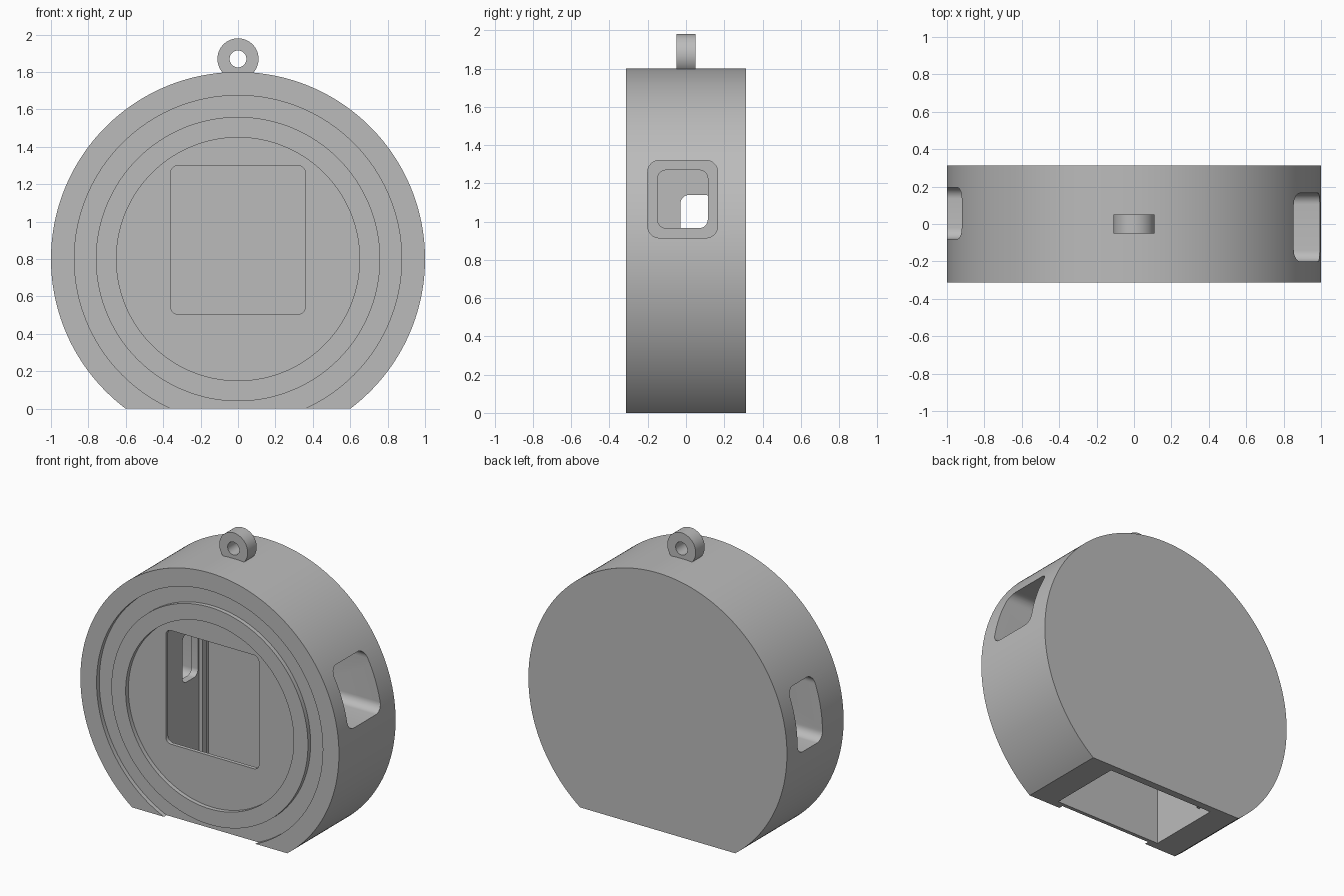
import bpy, bmesh, math
from mathutils import Vector

cube = bpy.data.objects.get("Cube")
if cube:
    bpy.data.objects.remove(cube, do_unlink=True)

grey = bpy.data.materials.new("light_grey")
grey.use_nodes = True
COLOUR = (0.5, 0.5, 0.5, 1)
grey.diffuse_color = COLOUR
grey.node_tree.nodes["Principled BSDF"].inputs["Base Color"].default_value = COLOUR

CENTRE = 0.8      # height of the disc centre
HALF = 0.313      # half depth of the case
FLOOR = -0.283    # recessed front surface


def arc(cx, cz, r, start=0.0, end=360.0, n=160):
    """Points along an arc; a full circle leaves out the repeated end."""
    steps = n if end - start >= 360 else n - 1
    return [(cx + r * math.cos(math.radians(start + (end - start) * i / steps)),
             cz + r * math.sin(math.radians(start + (end - start) * i / steps)))
            for i in range(n)]


def rounded(a0, a1, b0, b1, r):
    """Rounded rectangle outline."""
    pts = []
    for k, (a, b) in enumerate([(a1 - r, b1 - r), (a0 + r, b1 - r),
                                (a0 + r, b0 + r), (a1 - r, b0 + r)]):
        pts += arc(a, b, r, 90 * k, 90 * k + 90, 10)
    return pts


def prism(name, outline, lo, hi, axis="y"):
    """Extrude an outline along y (outline in x, z) or x (outline in y, z)."""
    place = (lambda a, b, t: (a, t, b)) if axis == "y" else (lambda a, b, t: (t, a, b))
    bm = bmesh.new()
    face = bm.faces.new([bm.verts.new(place(a, b, lo)) for a, b in outline])
    out = bmesh.ops.extrude_face_region(bm, geom=[face])["geom"]
    shift = Vector(place(0, 0, hi - lo))
    bmesh.ops.translate(bm, vec=shift, verts=[v for v in out if isinstance(v, bmesh.types.BMVert)])
    bmesh.ops.recalc_face_normals(bm, faces=bm.faces)
    mesh = bpy.data.meshes.new(name)
    bm.to_mesh(mesh)
    bm.free()
    mesh.materials.append(grey)
    obj = bpy.data.objects.new(name, mesh)
    bpy.context.collection.objects.link(obj)
    return obj


def activate(obj):
    bpy.ops.object.select_all(action="DESELECT")
    obj.select_set(True)
    bpy.context.view_layer.objects.active = obj


def cut(obj, cutter):
    cutter.hide_render = True
    mod = obj.modifiers.new("cut", "BOOLEAN")
    mod.operation = "DIFFERENCE"
    mod.solver = "EXACT"
    mod.object = cutter
    activate(obj)
    bpy.ops.object.modifier_apply(modifier=mod.name)
    bpy.data.objects.remove(cutter, do_unlink=True)


def box(x0, x1, z0, z1):
    return [(x0, z0), (x1, z0), (x1, z1), (x0, z1)]


# Round case with a flat foot
foot = math.degrees(math.asin(CENTRE))
case = prism("case", arc(0, CENTRE, 1, -foot, 180 + foot, 200), -HALF, HALF)

# Front recess, inner cavity open at the foot, and display window
cut(case, prism("recess_cutter", arc(0, CENTRE, 0.875), -0.5, FLOOR))
cut(case, prism("cavity_cutter", box(-0.41, 0.41, -0.2, 1.36), -0.257, 0.262))
cut(case, prism("window_cutter", rounded(-0.36, 0.36, 0.505, 1.3, 0.04), -0.5, -0.2))

# Side ports: wide outer pocket, then a smaller opening into the cavity
for side, y0, y1, z0, z1 in [(1, -0.2, 0.165, 0.915, 1.32), (-1, -0.08, 0.195, 0.75, 1.19)]:
    for inset, radius, inner in [(0, 0.06, 0.46), (0.051, 0.045, 0.3)]:
        shape = rounded(y0 + inset, y1 - inset, z0 + inset, z1 - inset, radius)
        lo, hi = sorted((side * inner, side * 1.2))
        cut(case, prism("port_cutter", shape, lo, hi, "x"))

# Raised bezel ring on the front
bezel = prism("bezel_ring", arc(0, CENTRE, 0.76), -HALF, FLOOR + 0.005)
cut(bezel, prism("bezel_cutter", arc(0, CENTRE, 0.65), -0.5, 0))

# Hanging loop on top
loop = prism("hanging_loop", arc(0, 1.87, 0.11, n=64), -0.05, 0.05)
cut(loop, prism("loop_cutter", arc(0, 1.87, 0.045, n=48), -0.2, 0.2))

# Upright ribs on the cavity side walls
for name, x0, x1 in [("left_rib", 0.385, 0.415), ("right_rib", -0.415, -0.385)]:
    prism(name, box(x0, x1, 0.07, 1.36), 0.155, 0.2)

for obj in (case, bezel, loop):
    activate(obj)
    bpy.ops.object.shade_smooth_by_angle(angle=math.radians(30))
